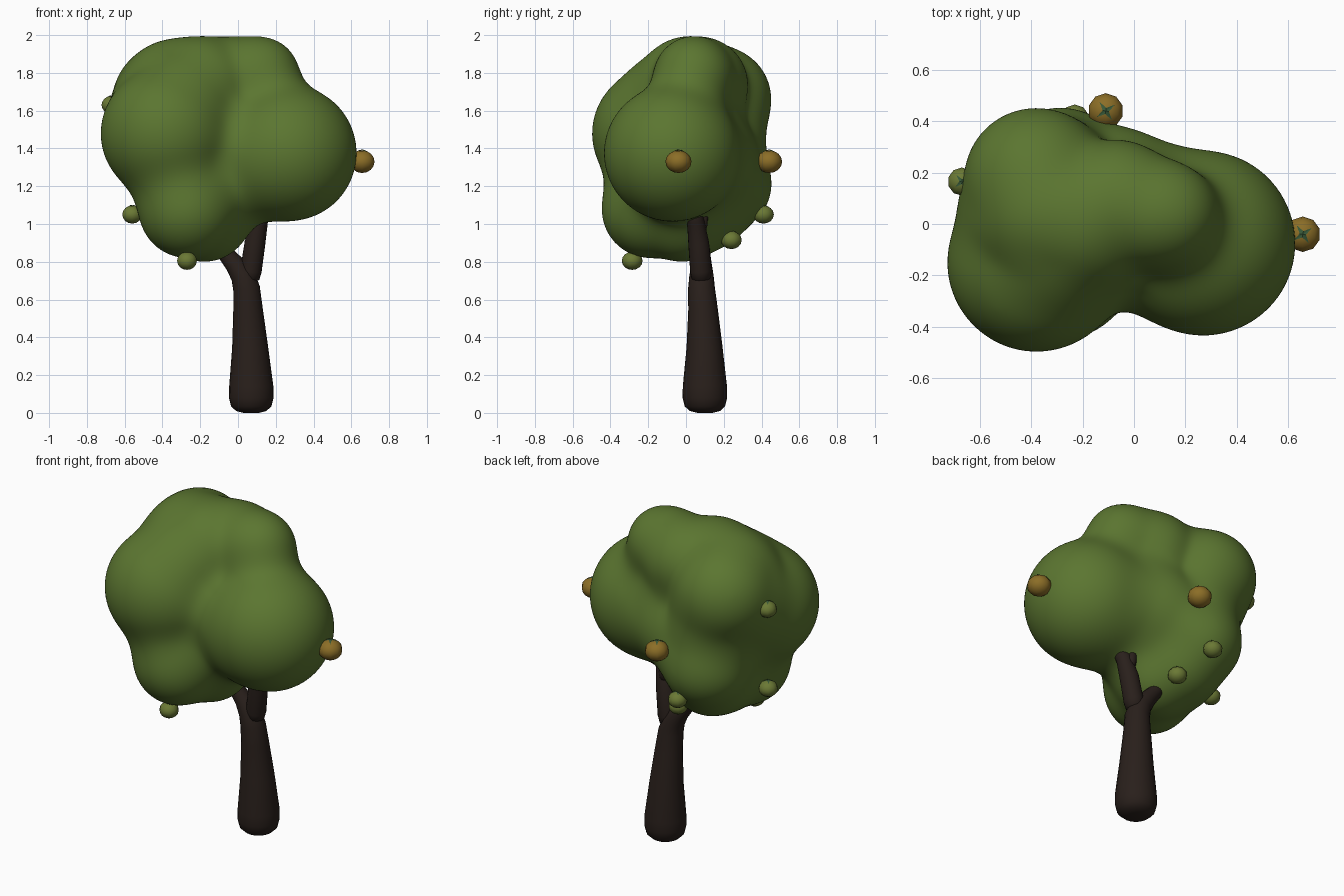
import bpy, bmesh, math
from mathutils import Vector

if "Cube" in bpy.data.objects:
    bpy.data.objects.remove(bpy.data.objects["Cube"])


def material(name, rgb):
    m = bpy.data.materials.new(name)
    m.diffuse_color = (*rgb, 1)
    m.use_nodes = True
    m.node_tree.nodes["Principled BSDF"].inputs["Base Color"].default_value = m.diffuse_color
    return m


LEAF = material("leaf green", (0.105, 0.18, 0.03))
BARK = material("bark", (0.022, 0.014, 0.011))
RIPE = material("ripe fruit", (0.26, 0.155, 0.02))
UNRIPE = material("unripe fruit", (0.145, 0.19, 0.035))
CALYX = material("calyx", (0.04, 0.10, 0.04))


def finish(bm, name, mat, smooth=True):
    bmesh.ops.recalc_face_normals(bm, faces=bm.faces)
    for f in bm.faces:
        f.smooth = smooth
    me = bpy.data.meshes.new(name)
    bm.to_mesh(me)
    bm.free()
    me.materials.append(mat)
    ob = bpy.data.objects.new(name, me)
    bpy.context.collection.objects.link(ob)
    return ob


# Canopy: an icosphere projected onto softly blended lobes of balls (x, y, z, radius)
LOBES = [
    [   # upper mass and crown
        (-0.38, -0.15, 1.48, 0.35), (-0.38, 0.17, 1.66, 0.285),
        (-0.37, 0.03, 1.57, 0.322), (-0.33, 0.05, 1.68, 0.303),
        (-0.30, -0.07, 1.60, 0.315), (-0.20, 0.02, 1.70, 0.296),
        (-0.07, 0.08, 1.74, 0.25), (0.03, 0.05, 1.765, 0.225), (0.12, 0.04, 1.785, 0.208)],
    [   # right
        (0.27, -0.075, 1.375, 0.362), (0.18, -0.06, 1.35, 0.325)],
    [   # lower
        (-0.27, -0.19, 1.075, 0.26), (-0.18, -0.02, 1.055, 0.258),
        (-0.27, 0.0, 1.11, 0.255), (-0.25, 0.10, 1.11, 0.255), (-0.29, 0.20, 1.21, 0.255)],
    [   # core
        (-0.05, 0.04, 1.38, 0.29), (-0.06, 0.13, 1.36, 0.24), (-0.27, 0.17, 1.44, 0.215)],
]
LOBES = [[(Vector(b[:3]), b[3]) for b in lobe] for lobe in LOBES]


def blend(a, b, k):
    h = max(k - abs(a - b), 0)
    return min(a, b) - h * h / (4 * k)


def field(p):
    total = 9.0
    for lobe in LOBES:
        a, b = sorted((p - c).length - r for c, r in lobe)[:2]
        total = blend(total, blend(a, b, 0.04), 0.14)
    return total


bm = bmesh.new()
bmesh.ops.create_icosphere(bm, subdivisions=6, radius=1)
centre = Vector((-0.08, 0, 1.45))
for v in bm.verts:
    ray = v.co.normalized()
    t = 0.85
    for _ in range(24):
        d = field(centre + ray * t)
        t -= d
        if d < 0.001:
            break
    v.co = centre + ray * t
for _ in range(8):
    bmesh.ops.smooth_vert(bm, verts=bm.verts, factor=0.5,
                          use_axis_x=True, use_axis_y=True, use_axis_z=True)
finish(bm, "canopy", LEAF)


# Trunk and branches: round tubes along a path of (x, y, z, radius)
def tube(name, path, sides=20):
    bm = bmesh.new()
    pts = [Vector(p[:3]) for p in path]
    rings = []
    for i, p in enumerate(pts):
        t = (pts[min(i + 1, len(pts) - 1)] - pts[max(i - 1, 0)]).normalized()
        u = Vector((0, 1, 0)).cross(t).normalized()
        w = t.cross(u)
        rings.append([bm.verts.new(p + path[i][3] * (u * math.cos(a) + w * math.sin(a)))
                      for a in (2 * math.pi * k / sides for k in range(sides))])
    for a, b in zip(rings, rings[1:]):
        for k in range(sides):
            n = (k + 1) % sides
            bm.faces.new((a[k], a[n], b[n], b[k]))
    bm.faces.new(rings[0])
    bm.faces.new(rings[-1])
    return finish(bm, name, BARK)


tube("trunk", [
    (0.07, 0.10, 0.0, 0.04), (0.07, 0.10, 0.01, 0.08), (0.07, 0.10, 0.035, 0.107),
    (0.07, 0.10, 0.08, 0.118), (0.07, 0.10, 0.14, 0.117), (0.064, 0.098, 0.35, 0.095),
    (0.053, 0.09, 0.55, 0.078), (0.045, 0.082, 0.66, 0.071), (0.024, 0.082, 0.73, 0.064),
    (-0.02, 0.085, 0.79, 0.051), (-0.075, 0.085, 0.855, 0.042), (-0.13, 0.08, 0.93, 0.04)])
tube("right_branch", [
    (0.062, 0.08, 0.695, 0.03), (0.063, 0.08, 0.71, 0.05), (0.068, 0.079, 0.75, 0.057),
    (0.09, 0.067, 0.90, 0.055), (0.115, 0.05, 1.02, 0.045), (0.17, 0.02, 1.13, 0.036)])
tube("branch_stub", [
    (0.095, 0.065, 0.93, 0.03), (0.09, 0.085, 1.0, 0.029), (0.087, 0.092, 1.04, 0.025),
    (0.085, 0.094, 1.05, 0.012)], 12)


# Fruits: slightly flattened balls with a four-pointed calyx on top
def fruit(name, pos, r, mat, turn):
    h = r * 0.87
    bm = bmesh.new()
    bmesh.ops.create_uvsphere(bm, u_segments=10, v_segments=8, radius=r)
    for v in bm.verts:
        v.co.z *= 0.87
    finish(bm, name, mat).location = pos
    bm = bmesh.new()
    tip = bm.verts.new((0, 0, h * 1.06))
    star = []
    for k in range(8):
        a = turn + k * math.pi / 4
        q = 0.62 if k % 2 == 0 else 0.18
        z = h * (math.sqrt(1 - q * q) + 0.06)
        star.append(bm.verts.new((r * q * math.cos(a), r * q * math.sin(a), z)))
    for k in range(8):
        bm.faces.new((tip, star[k], star[(k + 1) % 8]))
    finish(bm, name + "_calyx", CALYX, False).location = pos


for i, p in enumerate([(0.657, -0.04, 1.33), (-0.11, 0.44, 1.33)]):
    fruit(f"ripe_fruit_{i + 1}", p, 0.069, RIPE, 0.6)
for i, p in enumerate([(-0.67, 0.165, 1.63), (-0.23, 0.41, 1.05), (-0.56, 0.0, 1.05),
                       (-0.27, -0.285, 0.805), (-0.115, 0.24, 0.915)]):
    fruit(f"unripe_fruit_{i + 1}", p, 0.055, UNRIPE, 0.7)
